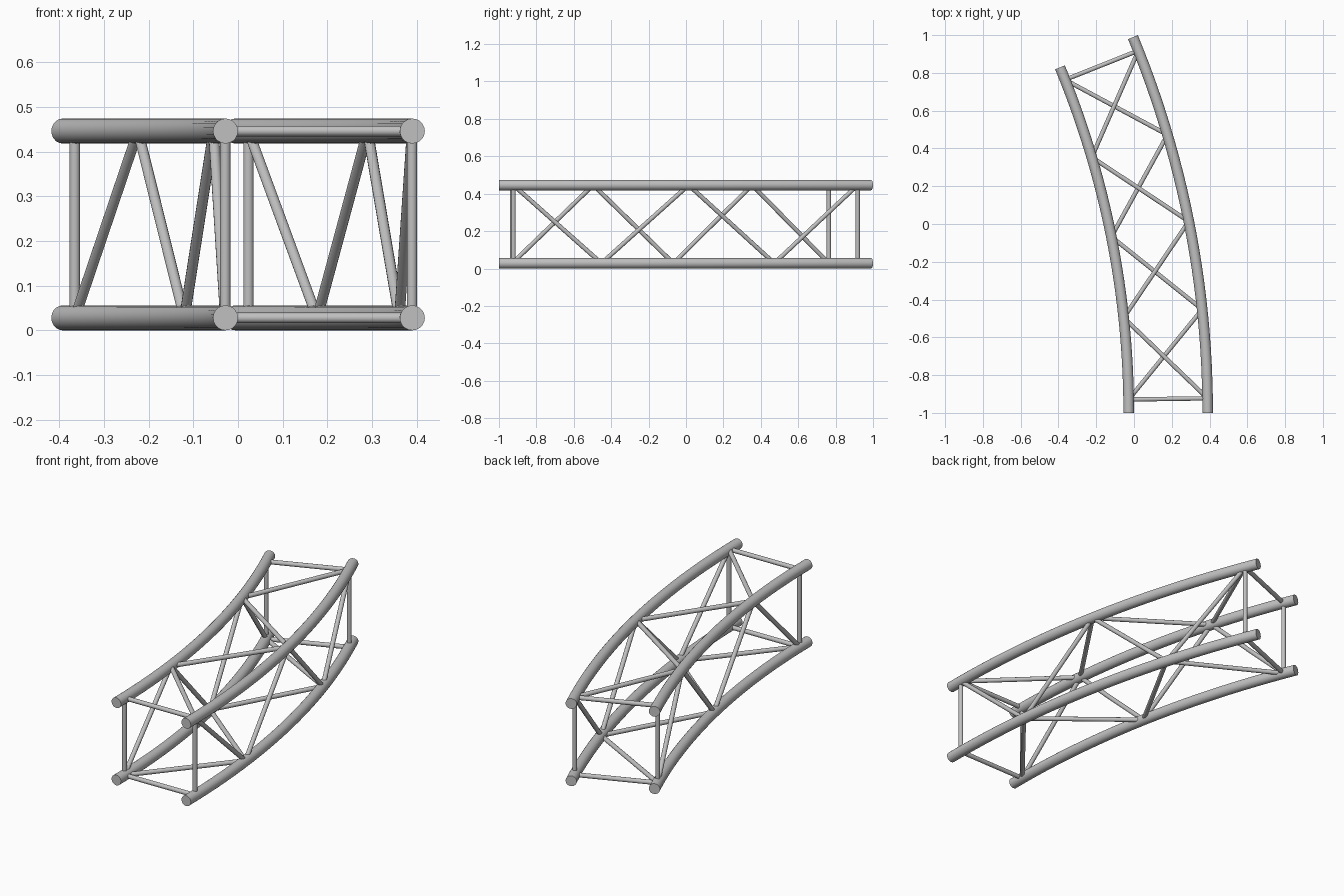
import bpy
import bmesh
from math import sin, cos, radians
from mathutils import Vector, Matrix

cube = bpy.data.objects.get("Cube")
if cube:
    bpy.data.objects.remove(cube, do_unlink=True)

# Curved box truss: four arc chords braced by thin tubes
OUTER_R, WIDTH = 5.198, 0.418
RADII = {"outer": OUTER_R, "inner": OUTER_R - WIDTH}
CENTRE = Vector((0.39 - OUTER_R, -1, 0))
CHORD_R, STRUT_R = 0.028, 0.0118
LEVELS = {"bottom": CHORD_R, "top": CHORD_R + WIDTH}
SWEEP = 22.5
FIRST, STEP, NODES = 0.85, 5.2, 5

metal = bpy.data.materials.new("grey metal")
metal.use_nodes = True
GREY = (0.53, 0.53, 0.53, 1)
metal.diffuse_color = GREY
bsdf = next(n for n in metal.node_tree.nodes if n.type == "BSDF_PRINCIPLED")
bsdf.inputs["Base Color"].default_value = GREY
bsdf.inputs["Roughness"].default_value = 0.5


def finish(bm, name):
    bmesh.ops.recalc_face_normals(bm, faces=bm.faces[:])
    mesh = bpy.data.meshes.new(name)
    bm.to_mesh(mesh)
    bm.free()
    mesh.materials.append(metal)
    obj = bpy.data.objects.new(name, mesh)
    bpy.context.collection.objects.link(obj)
    bpy.ops.object.select_all(action="DESELECT")
    obj.select_set(True)
    bpy.context.view_layer.objects.active = obj
    bpy.ops.object.shade_smooth_by_angle(angle=radians(35))


def chord(side, level):
    """Round tube swept along the arc, capped at both ends."""
    bm = bmesh.new()
    start = CENTRE + Vector((RADII[side], 0, LEVELS[level]))
    place = Matrix.Translation(start) @ Matrix.Rotation(radians(90), 4, "X")
    bmesh.ops.create_circle(bm, segments=20, radius=CHORD_R, matrix=place)
    bmesh.ops.spin(bm, geom=bm.verts[:] + bm.edges[:], cent=CENTRE,
                   axis=(0, 0, 1), angle=radians(SWEEP), steps=24)
    bmesh.ops.holes_fill(bm, edges=[e for e in bm.edges if e.is_boundary], sides=0)
    finish(bm, f"{level}_{side}_chord")


def node(side, level, i):
    a = radians(FIRST + STEP * i)
    r = RADII[side]
    return CENTRE + Vector((r * cos(a), r * sin(a), LEVELS[level]))


def add_strut(bm, a, b):
    axis = b - a
    place = Matrix.Translation((a + b) / 2) @ axis.to_track_quat("Z", "Y").to_matrix().to_4x4()
    bmesh.ops.create_cone(bm, cap_ends=True, segments=14, radius1=STRUT_R,
                          radius2=STRUT_R, depth=axis.length, matrix=place)


# Main chords
for side in RADII:
    for level in LEVELS:
        chord(side, level)

# Zigzag bracing: each face joins two neighbouring chords, alternating
corners = [("outer", "top"), ("inner", "top"), ("inner", "bottom"), ("outer", "bottom")]
faces = {
    "top_bracing": (0, 1),
    "inner_bracing": (2, 1),
    "bottom_bracing": (2, 3),
    "outer_bracing": (0, 3),
}
for name, pair in faces.items():
    bm = bmesh.new()
    for i in range(NODES - 1):
        add_strut(bm, node(*corners[pair[i % 2]], i),
                  node(*corners[pair[(i + 1) % 2]], i + 1))
    finish(bm, name)

# Square end frames
for name, i in (("front_frame", 0), ("back_frame", NODES - 1)):
    bm = bmesh.new()
    for k in range(4):
        add_strut(bm, node(*corners[k], i), node(*corners[(k + 1) % 4], i))
    finish(bm, name)
